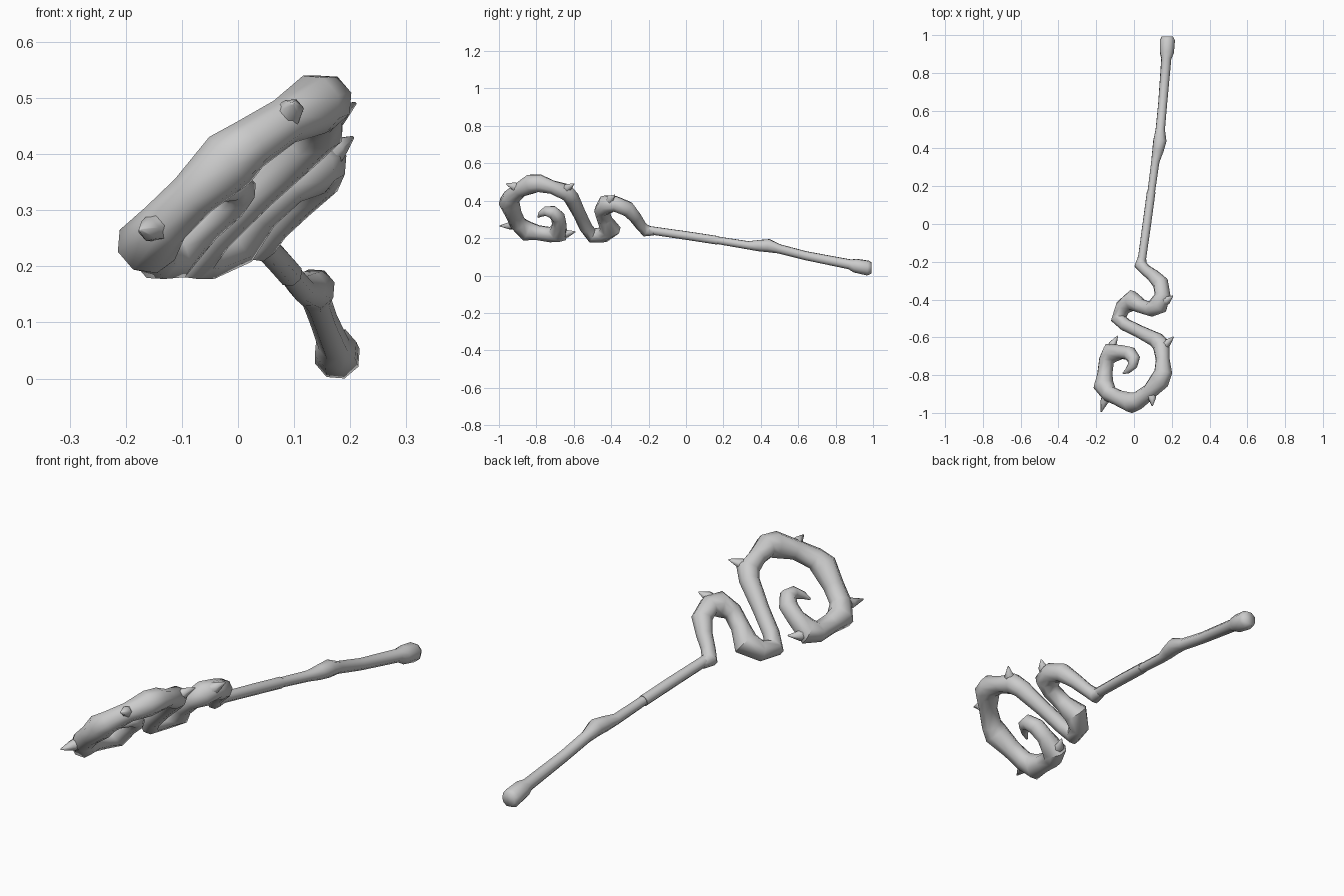
import bpy, bmesh, math
from mathutils import Vector

# Local frame of the flat curled head: u along the staff, v across, N out of plane
ORIGIN = Vector((0.04, -0.2, 0.24))
U = Vector((-0.112, -0.980, 0.162)).normalized()
V = Vector((0.76, 0.02, 0.65)).normalized()
N = U.cross(V).normalized()


def loc(u, v):
    return ORIGIN + U * u + V * v


def tube(name, pts, radii, sides=8, sharp=50):
    """Sweep a faceted ring along pts, with one radius per point."""
    bm = bmesh.new()
    rings = []
    for i, p in enumerate(pts):
        a, b = pts[max(i - 1, 0)], pts[min(i + 1, len(pts) - 1)]
        t = ((p - a).normalized() + (b - p).normalized()).normalized()
        side = N.cross(t).normalized()
        up = t.cross(side)
        ring = []
        for k in range(sides):
            ang = math.tau * (k + 0.5) / sides
            ring.append(bm.verts.new(p + radii[i] * (side * math.cos(ang) + up * math.sin(ang))))
        rings.append(ring)
    for r, s in zip(rings, rings[1:]):
        for k in range(sides):
            j = (k + 1) % sides
            bm.faces.new((r[k], r[j], s[j], s[k]))
    bm.faces.new(rings[0][::-1])
    bm.faces.new(rings[-1])
    bmesh.ops.recalc_face_normals(bm, faces=bm.faces)
    me = bpy.data.meshes.new(name)
    bm.to_mesh(me)
    bm.free()
    ob = bpy.data.objects.new(name, me)
    bpy.context.collection.objects.link(ob)
    bpy.ops.object.select_all(action='DESELECT')
    ob.select_set(True)
    bpy.context.view_layer.objects.active = ob
    bpy.ops.object.shade_smooth_by_angle(angle=math.radians(sharp))
    return ob


# Handle: pommel, knot in the middle, thin neck (x, y, z, radius)
handle = [
    (0.177, 0.993, 0.040, 0.031), (0.177, 0.972, 0.040, 0.042),
    (0.174, 0.905, 0.053, 0.039), (0.171, 0.875, 0.060, 0.028),
    (0.152, 0.640, 0.106, 0.025), (0.139, 0.500, 0.142, 0.026),
    (0.137, 0.440, 0.160, 0.037), (0.127, 0.390, 0.160, 0.032),
    (0.113, 0.330, 0.162, 0.023), (0.090, 0.160, 0.190, 0.021),
]
tube("handle", [Vector(h[:3]) for h in handle], [h[3] for h in handle], sharp=80)
neck = [(0.091, 0.170, 0.188, 0.024), (0.068, 0.0, 0.214, 0.024), (0.040, -0.2, 0.243, 0.023)]
tube("neck", [Vector(h[:3]) for h in neck], [h[3] for h in neck])

# Curled head: a small hook, a return bend, then a large spiral (u, v, radius)
head = [
    (-0.03, 0.0, 0.022), (0.015, -0.005, 0.034), (0.045, 0.035, 0.030),
    (0.075, 0.09, 0.034), (0.118, 0.150, 0.043), (0.185, 0.174, 0.044),
    (0.235, 0.155, 0.054), (0.258, 0.10, 0.041), (0.240, 0.03, 0.040),
    (0.208, -0.035, 0.056), (0.245, -0.095, 0.044), (0.306, -0.115, 0.042),
    (0.340, -0.060, 0.035), (0.378, 0.043, 0.035), (0.425, 0.165, 0.042),
    (0.455, 0.205, 0.047), (0.530, 0.225, 0.038), (0.600, 0.240, 0.050),
    (0.645, 0.222, 0.055), (0.704, 0.160, 0.042), (0.752, 0.085, 0.047),
    (0.762, 0.040, 0.056), (0.735, -0.050, 0.044), (0.710, -0.120, 0.045),
    (0.662, -0.168, 0.056), (0.600, -0.167, 0.042), (0.530, -0.166, 0.043),
    (0.488, -0.140, 0.055), (0.486, -0.065, 0.038), (0.495, -0.010, 0.039),
    (0.525, 0.022, 0.036), (0.560, 0.020, 0.027), (0.588, -0.010, 0.016),
    (0.602, -0.040, 0.004),
]
tube("curled_head", [loc(u, v) for u, v, r in head], [r for u, v, r in head])

# Thorns: base, bend and tip in the head plane
thorns = [
    ((0.215, 0.17), (0.212, 0.212), (0.190, 0.245)),
    ((0.460, 0.20), (0.445, 0.245), (0.412, 0.283)),
    ((0.705, 0.15), (0.742, 0.185), (0.782, 0.190)),
    ((0.705, -0.12), (0.755, -0.150), (0.808, -0.163)),
    ((0.500, -0.14), (0.440, -0.135), (0.398, -0.108)),
]
for i, t in enumerate(thorns):
    tube(f"thorn_{i + 1}", [loc(*p) for p in t], [0.034, 0.021, 0.003], sides=6, sharp=80)
